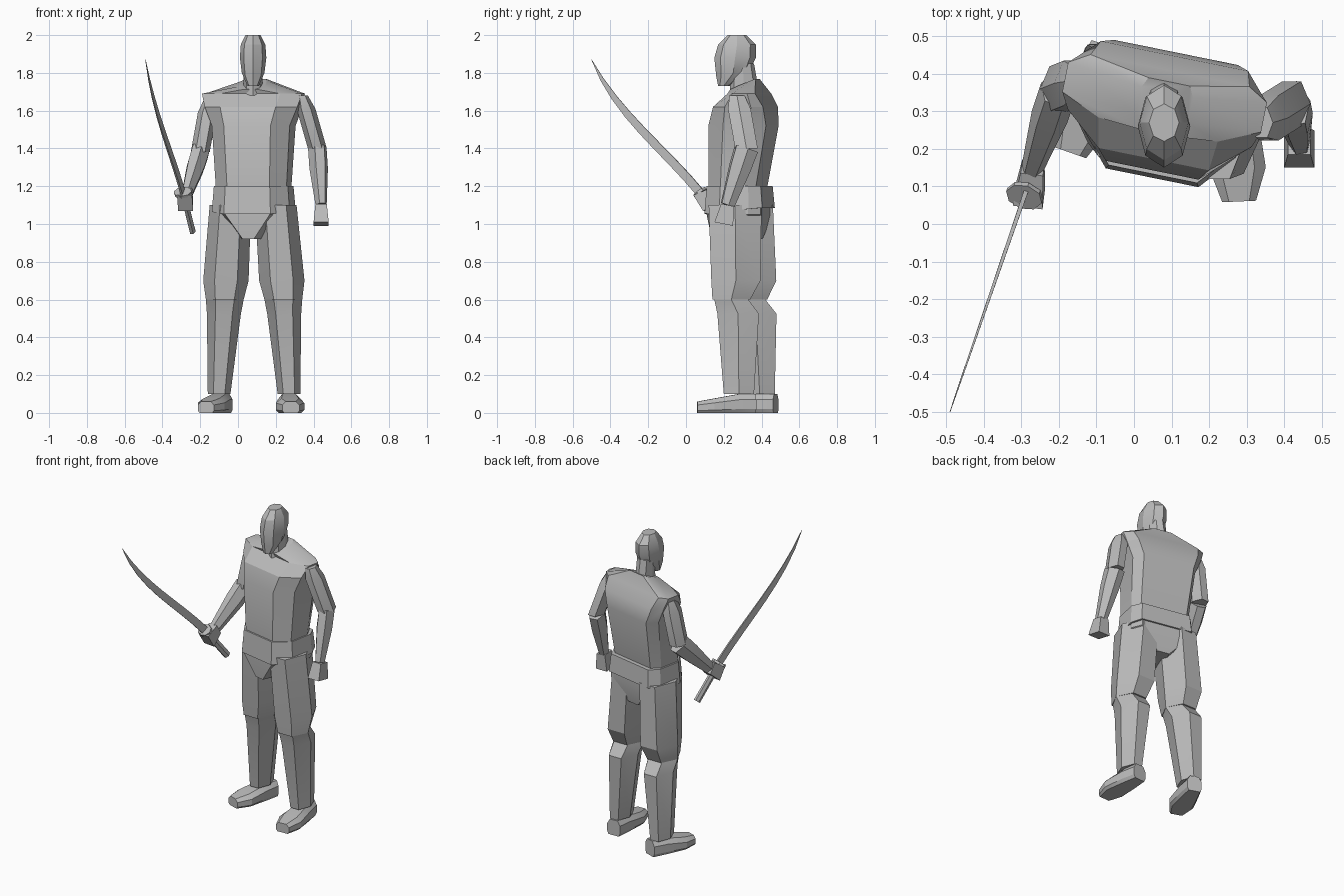
import bpy, bmesh, math
from mathutils import Vector

if "Cube" in bpy.data.objects:
    bpy.data.objects.remove(bpy.data.objects["Cube"])

# One plain colour for the whole figure
colour = (.5, .5, .5, 1)
grey = bpy.data.materials.new("plain_grey")
grey.use_nodes = True
grey.diffuse_color = colour
grey.node_tree.nodes["Principled BSDF"].inputs["Base Color"].default_value = colour

UP = Vector((0, 0, 1))
parts = []


def polygon(sides, turn=0):
    """Regular cross-section stretched to fill a unit box."""
    angles = [math.tau * (i + turn) / sides for i in range(sides)]
    wide = max(math.cos(a) for a in angles)
    deep = max(math.sin(a) for a in angles)
    return [(math.cos(a) / wide, math.sin(a) / deep) for a in angles]


BOX = polygon(4, .5)
HEXAGON = polygon(6)
OCTAGON = polygon(8)
half = [(.6, -1), (1, -.4), (1, .6), (.8, 1)]
CHAMFERED = half + [(-x, y) for x, y in reversed(half)]


def loft(name, shape, rings, axis=UP, twist=0):
    """Skin rings of (centre, half width, half depth, optional rise towards the back)."""
    axis = axis.normalized()
    across = Vector((math.cos(twist), math.sin(twist), 0))
    if axis != UP:
        across = UP.cross(axis).normalized()
    back = axis.cross(across)
    bm = bmesh.new()
    loops = []
    for centre, width, depth, *rise in rings:
        slope = back + axis * sum(rise)
        loops.append([bm.verts.new(centre + across * a * width + slope * b * depth)
                      for a, b in shape])
    for low, high in zip(loops, loops[1:]):
        for i in range(len(shape)):
            bm.faces.new((low[i - 1], low[i], high[i], high[i - 1]))
    bm.faces.new(loops[0])
    bm.faces.new(loops[-1])
    bmesh.ops.recalc_face_normals(bm, faces=bm.faces)
    mesh = bpy.data.meshes.new(name)
    bm.to_mesh(mesh)
    bm.free()
    mesh.materials.append(grey)
    obj = bpy.data.objects.new(name, mesh)
    bpy.context.collection.objects.link(obj)
    parts.append(obj)


def spine(y, z):
    """Point on the middle plane of the body."""
    return Vector((.08, y, z))


# Torso, sash and hips share a slight twist
twist = -.2
loft("torso", CHAMFERED, [
    (spine(.27, 1.18), .19, .13),
    (spine(.3, 1.52), .21, .16),
    (spine(.31, 1.62), .25, .14),
    (spine(.33, 1.69), .27, .08),
    (spine(.31, 1.74), .07, .07, .4)], twist=twist)
loft("sash", CHAMFERED, [
    (spine(.28, 1.07), .21, .16, .1),
    (spine(.28, 1.2), .2, .15)], twist=twist)
loft("hips", CHAMFERED, [
    (spine(.27, .92), .05, .13),
    (spine(.28, 1.05), .2, .15),
    (spine(.28, 1.13), .2, .15)], twist=twist)

# Neck and head
loft("neck", OCTAGON, [
    (spine(.31, 1.68), .05, .08),
    (spine(.3, 1.85), .05, .06)])
loft("head", OCTAGON, [
    (spine(.2, 1.73), .03, .03),
    (spine(.25, 1.8), .06, .09, .2),
    (spine(.26, 1.88), .07, .11),
    (spine(.27, 1.95), .065, .1),
    (spine(.27, 2), .04, .05)])


def leg(side, hip, knee, ankle, toe):
    """Baggy trouser, shin with a calf, and a wedge foot."""
    hip, knee, ankle, toe = map(Vector, (hip, knee, ankle, toe))
    cuff = knee.lerp(hip, .2) + Vector((0, .02, 0))
    calf = knee.lerp(ankle, .15) + Vector((0, .03, 0))
    loft(side + "_trouser", HEXAGON,
         [(hip, .11, .14), (cuff, .12, .13), (knee, .1, .1)])
    loft(side + "_shin", HEXAGON,
         [(knee, .1, .09), (calf, .09, .11), (ankle, .06, .08)])
    sole = Vector((ankle.x, ankle.y, ankle.z / 2))
    forward = toe - sole
    forward.z = 0
    heel = sole - forward.normalized() * .09
    ball = sole.lerp(toe, .6)
    # Each ring rests on the ground, its wide side down
    outline = [(heel, .045), (sole, .06), (ball, .075), (toe, .045)]
    loft(side + "_foot", CHAMFERED, [(p, w, -p.z) for p, w in outline], forward)


leg("left", hip=(.2, .26, 1.1), knee=(.24, .24, .6),
    ankle=(.27, .28, .1), toe=(.28, .06, .03))
leg("right", hip=(-.04, .32, 1.1), knee=(-.07, .33, .6),
    ankle=(-.1, .39, .1), toe=(-.17, .19, .03))


def arm(side, shoulder, elbow, wrist, knuckles):
    """Upper arm, tapering forearm and a simple fist."""
    shoulder, elbow, wrist, knuckles = map(Vector, (shoulder, elbow, wrist, knuckles))
    loft(side + "_upper_arm", HEXAGON,
         [(shoulder, .03, .04), (shoulder.lerp(elbow, .25), .05, .06), (elbow, .05, .06)])
    loft(side + "_forearm", HEXAGON,
         [(elbow, .05, .06), (elbow.lerp(wrist, .35), .05, .055), (wrist, .03, .035)],
         wrist - elbow)
    loft(side + "_hand", BOX,
         [(wrist, .03, .035), (knuckles, .04, .05)], knuckles - wrist)


arm("left", shoulder=(.34, .27, 1.68), elbow=(.42, .32, 1.4),
    wrist=(.44, .22, 1.1), knuckles=(.44, .2, 1))
arm("right", shoulder=(-.15, .38, 1.66), elbow=(-.2, .36, 1.38),
    wrist=(-.27, .15, 1.16), knuckles=(-.28, .07, 1.11))

# Sword: grip, guard and a thin blade that curves and narrows to its tip
pommel = Vector((-.24, .23, .96))
guard = Vector((-.29, .08, 1.16))
tip = Vector((-.49, -.5, 1.87))
along = guard - pommel
loft("sword_grip", HEXAGON, [(pommel, .017, .02), (guard, .015, .02)], along)
loft("sword_guard", OCTAGON,
     [(guard, .05, .04), (guard + along.normalized() * .015, .05, .04)], along)

reach = tip - guard
sag = reach.cross(UP.cross(reach)).normalized() * -.25
steps = 8
blade = []
for i in range(steps + 1):
    t = i / steps
    blade.append((guard.lerp(tip, t) + sag * t * t * (1 - t),
                  .006 - .005 * t, .001 + .022 * (1 - t ** 4)))
loft("sword_blade", BOX, blade, reach)

# Soften only the shallow creases
bpy.ops.object.select_all(action='DESELECT')
for obj in parts:
    obj.select_set(True)
bpy.context.view_layer.objects.active = parts[0]
bpy.ops.object.shade_smooth_by_angle(angle=math.radians(25))
